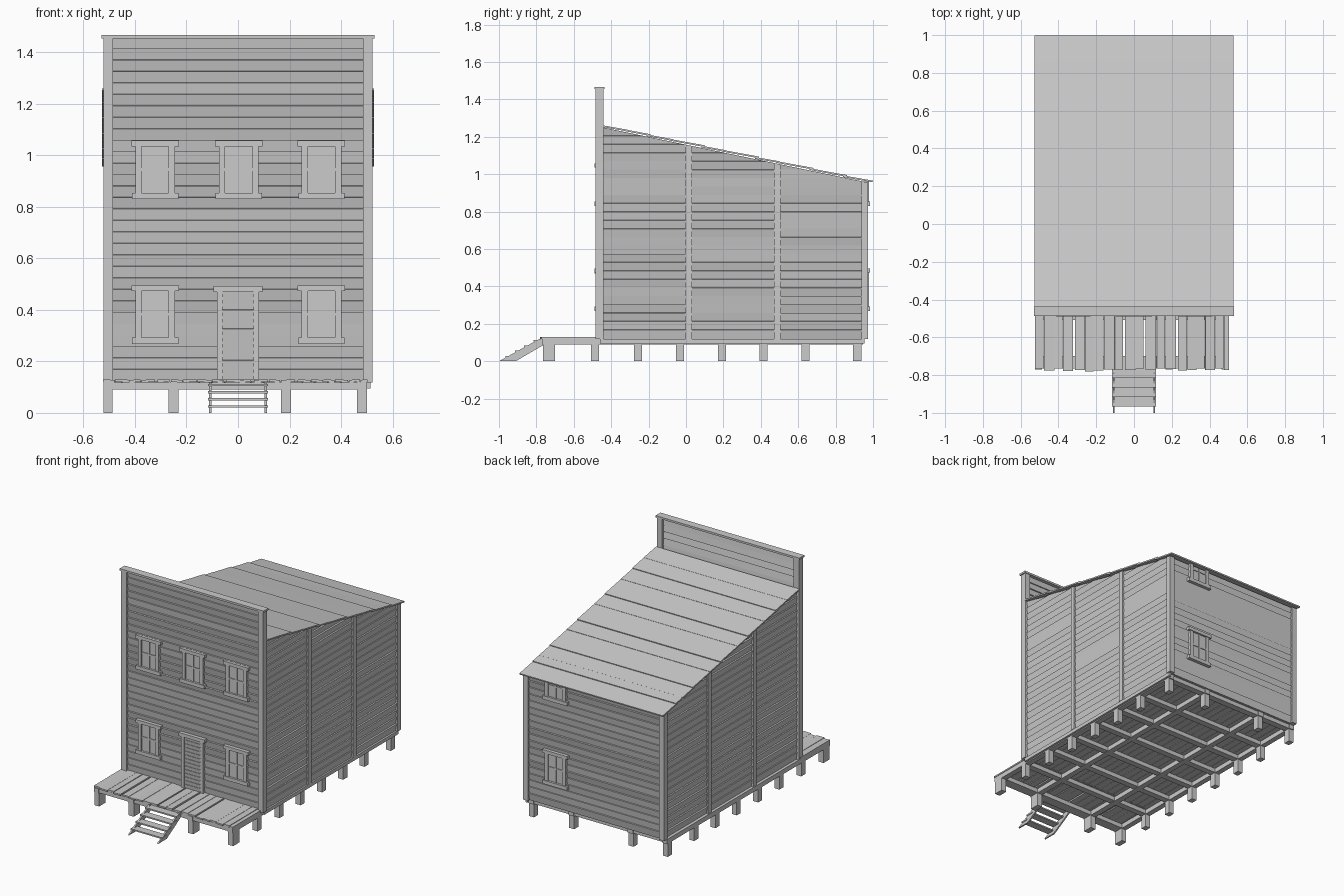
import bpy, bmesh, math, random
from mathutils import Matrix, Vector

if "Cube" in bpy.data.objects:
    bpy.data.objects.remove(bpy.data.objects["Cube"])

random.seed(4)
SLOPE = 0.208


def roof_z(y):
    return 1.257 - SLOPE * (y + 0.44)


def box(bm, x, y, z, tilt=0.0, axis='X'):
    """Box from (min, max) ranges, optionally tilted about its centre."""
    c = Vector(((x[0] + x[1]) / 2, (y[0] + y[1]) / 2, (z[0] + z[1]) / 2))
    m = Matrix.Translation(c) @ Matrix.Rotation(tilt, 4, axis)
    m = m @ Matrix.Diagonal((x[1] - x[0], y[1] - y[0], z[1] - z[0], 1))
    bmesh.ops.create_cube(bm, size=1, matrix=m)


def finish(bm, name, matrix=None, mirror=False):
    if matrix:
        bmesh.ops.transform(bm, matrix=matrix, verts=bm.verts)
    bmesh.ops.recalc_face_normals(bm, faces=bm.faces)
    me = bpy.data.meshes.new(name)
    bm.to_mesh(me)
    bm.free()
    ob = bpy.data.objects.new(name, me)
    bpy.context.collection.objects.link(ob)
    if mirror:
        ob.modifiers.new("mirror", 'MIRROR')
    return ob


def clapboards(bm, u, z, pitch=0.045):
    """Lapped boards along local x whose outer side is local -y."""
    n = round((z[1] - z[0]) / pitch)
    p = (z[1] - z[0]) / n
    for i in range(n):
        a = z[0] + i * p
        top = min(a + p * 1.12, z[1])
        box(bm, u, (-0.005, 0.005), (a, top), 0.17 + random.uniform(-0.06, 0.06))


def cut_to_roof(bm):
    r = bmesh.ops.bisect_plane(
        bm, geom=bm.verts[:] + bm.edges[:] + bm.faces[:],
        plane_co=(0, -0.44, roof_z(-0.44) - 0.008),
        plane_no=(0, SLOPE, 1), clear_outer=True)
    edges = [e for e in r['geom_cut'] if isinstance(e, bmesh.types.BMEdge)]
    bmesh.ops.holes_fill(bm, edges=edges, sides=8)


TURN_RIGHT = Matrix.Rotation(math.pi / 2, 4, 'Z')
TURN_BACK = Matrix.Rotation(math.pi, 4, 'Z')

# False front, with corner posts and cap
bm = bmesh.new()
clapboards(bm, (-0.49, 0.49), (0.12, 1.455))
finish(bm, "front_siding", Matrix.Translation((0, -0.462, 0)))

bm = bmesh.new()
box(bm, (0.485, 0.523), (-0.483, -0.44), (0.118, 1.456))
finish(bm, "front_corner_post", mirror=True)

bm = bmesh.new()
box(bm, (-0.53, 0.53), (-0.488, -0.436), (1.454, 1.467))
finish(bm, "parapet_cap")

# Side walls in three panels, trimmed to the roof slope
bm = bmesh.new()
for u in ((-0.445, 0.005), (0.025, 0.475), (0.5, 0.945)):
    clapboards(bm, u, (0.118, 1.29))
bmesh.ops.transform(bm, matrix=Matrix.Translation((0.503, 0, 0)) @ TURN_RIGHT, verts=bm.verts)
cut_to_roof(bm)
finish(bm, "side_siding", mirror=True)

bm = bmesh.new()
for y in ((-0.002, 0.032), (0.47, 0.506)):
    box(bm, (0.495, 0.518), y, (0.118, 1.29))
box(bm, (0.483, 0.52), (0.938, 0.974), (0.118, 1.2))
cut_to_roof(bm)
finish(bm, "side_posts", mirror=True)

# Back wall
bm = bmesh.new()
clapboards(bm, (-0.49, 0.49), (0.118, 0.955))
finish(bm, "back_siding", Matrix.Translation((0, 0.956, 0)) @ TURN_BACK)

# Roof boards lapping down towards the back
bm = bmesh.new()
edges = [-0.44, -0.31, -0.19, -0.07, 0.1, 0.21, 0.39, 0.5, 0.68, 0.79, 0.86, 0.998]
ang = -math.atan(SLOPE)
for i, (a, b) in enumerate(zip(edges, edges[1:])):
    a2 = max(a - 0.02, -0.44)
    mid = roof_z((a2 + b) / 2) + 0.002 * (i % 2)
    half = (b - a2) / 2 / math.cos(ang)
    c = (a2 + b) / 2
    box(bm, (-0.528, 0.528), (c - half, c + half), (mid - 0.004, mid + 0.005),
        ang + random.uniform(0.02, 0.04), 'X')
finish(bm, "roof_boards")


# Windows: surround, pane, sash and glazing bars in local front coordinates
def window(name, x, z0, z1, matrix, head=True):
    bm = bmesh.new()
    w = 0.077
    box(bm, (x - w, x - w + 0.024), (-0.02, 0.005), (z0, z1))
    box(bm, (x + w - 0.024, x + w), (-0.02, 0.005), (z0, z1))
    box(bm, (x - 0.09, x + 0.09), (-0.025, 0.005), (z0, z0 + 0.024))
    if head:
        box(bm, (x - 0.092, x + 0.092), (-0.025, 0.005), (z1 - 0.022, z1))
    box(bm, (x - 0.06, x + 0.06), (-0.011, 0.005), (z0 + 0.01, z1 - 0.005))
    box(bm, (x - 0.005, x + 0.005), (-0.016, 0), (z0 + 0.02, z1 - 0.01))
    for f in (0.115,) if head else (0.1,):
        box(bm, (x - 0.06, x + 0.06), (-0.0155, 0), (z0 + f - 0.005, z0 + f + 0.005))
    finish(bm, name, matrix)


FRONT = Matrix.Translation((0, -0.464, 0))
BACK = Matrix.Translation((0, 0.958, 0)) @ TURN_BACK
for side, x in (("left", -0.322), ("right", 0.324)):
    window("front_lower_window_" + side, x, 0.268, 0.495, FRONT)
for side, x in (("left", -0.322), ("middle", 0.003), ("right", 0.324)):
    window("front_upper_window_" + side, x, 0.83, 1.057, FRONT)
window("back_lower_window", -0.28, 0.268, 0.495, BACK)
window("back_upper_window", -0.28, 0.83, 0.96, BACK, head=False)

# Door surround and plank door
bm = bmesh.new()
for s in (-0.082, 0.06):
    box(bm, (s, s + 0.022), (-0.02, 0.005), (0.13, 0.475))
box(bm, (-0.096, 0.096), (-0.025, 0.005), (0.47, 0.493))
finish(bm, "door_frame", FRONT)
bm = bmesh.new()
for i in range(14):
    z = 0.13 + i * 0.0245
    box(bm, (-0.062, 0.062), (-0.014, -0.002), (z, z + 0.026), 0.12)
finish(bm, "door", FRONT)

# House floor and uneven porch planks
bm = bmesh.new()
for i in range(20):
    x = -0.5 + i * 0.05
    box(bm, (x, x + 0.048), (-0.45, 0.95), (0.118, 0.128), random.uniform(-0.02, 0.02), 'Y')
finish(bm, "floor_planks")
bm = bmesh.new()
x = -0.525
while x < 0.48:
    w = random.uniform(0.042, 0.058)
    box(bm, (x, min(x + w, 0.503)), (-0.772 + random.uniform(-0.008, 0.008), -0.455),
        (0.119, 0.129), random.uniform(-0.06, 0.06), 'Y')
    x += w + random.choice((0.001, 0.003, 0.01))
finish(bm, "porch_planks")

# Underfloor beams
post_x = [(-0.523, -0.487), (-0.27, -0.232), (0.167, 0.205), (0.463, 0.5)]
post_y = [(-0.765, -0.7), (-0.508, -0.466), (-0.278, -0.236), (-0.054, -0.012),
          (0.171, 0.213), (0.393, 0.437), (0.617, 0.661), (0.894, 0.938)]
bm = bmesh.new()
for x in post_x:
    box(bm, x, (-0.77, 0.945), (0.088, 0.119))
for y in post_y:
    box(bm, (-0.52, 0.498), y, (0.09, 0.1185))
box(bm, (0.498, 0.515), (-0.46, 0.955), (0.095, 0.1185))
finish(bm, "floor_beams")

# Stilts around the outside edge
bm = bmesh.new()
for i, x in enumerate(post_x):
    for j, y in enumerate(post_y):
        if i in (0, 3) or j in (0, 7):
            box(bm, x, y, (0, 0.09))
finish(bm, "stilts")

# Front steps: sloped stringers and treads
bm = bmesh.new()
profile = [(-1, 0), (-0.91, 0), (-0.765, 0.085), (-0.765, 0.118), (-0.785, 0.118)]
for x in (-0.112, 0.102):
    f = bm.faces.new([bm.verts.new((x, y, z)) for y, z in profile])
    e = bmesh.ops.extrude_face_region(bm, geom=[f])
    bmesh.ops.translate(bm, vec=(0.01, 0, 0),
                        verts=[v for v in e['geom'] if isinstance(v, bmesh.types.BMVert)])
finish(bm, "step_stringers")
bm = bmesh.new()
for i in range(4):
    y, z = -0.965 + i * 0.05, 0.02 + i * 0.028
    box(bm, (-0.116, 0.116), (y, y + 0.052), (z, z + 0.009))
finish(bm, "step_treads")
